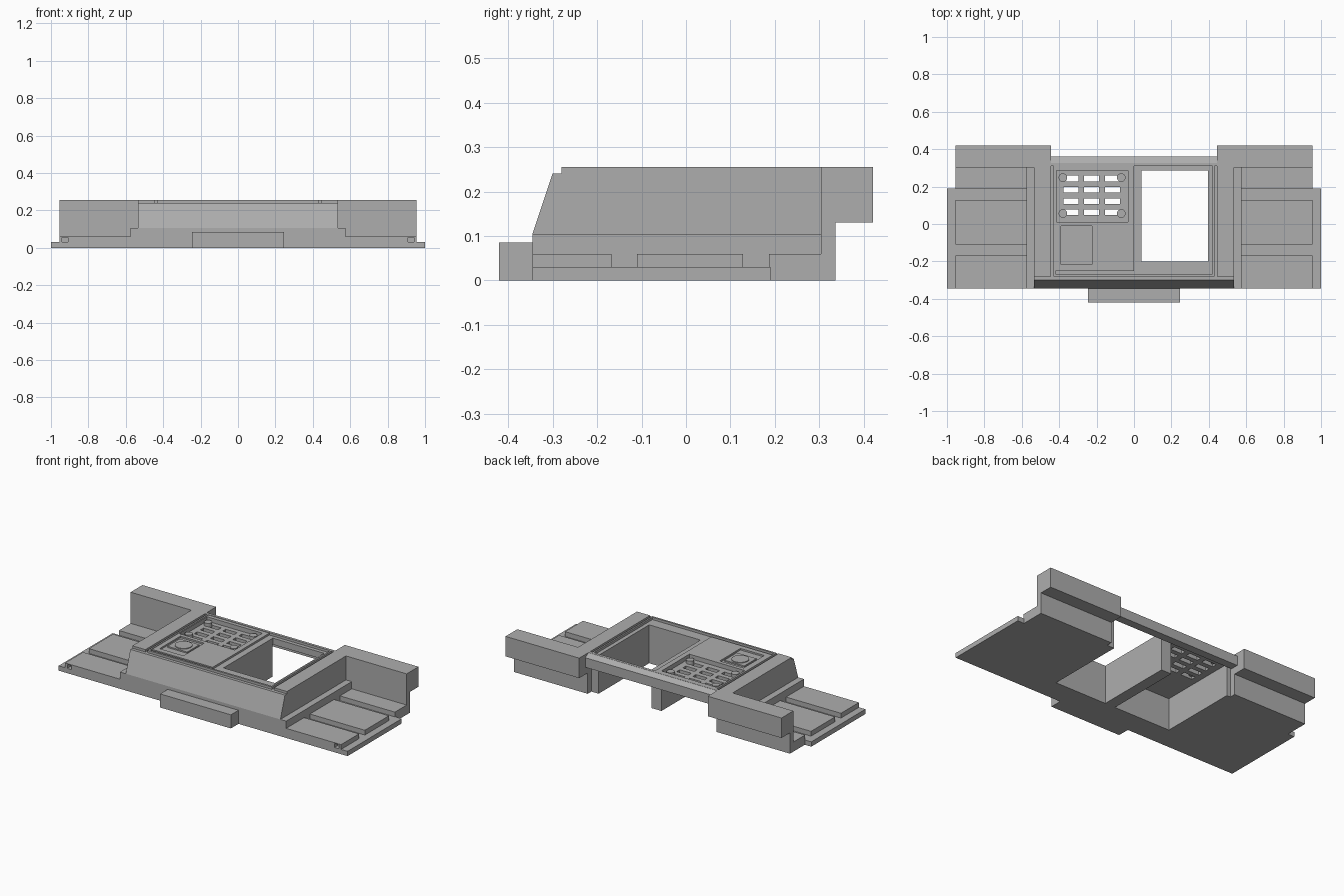
import bpy, bmesh, math

if "Cube" in bpy.data.objects:
    bpy.data.objects.remove(bpy.data.objects["Cube"])

gray = bpy.data.materials.new("plain_gray")
gray.use_nodes = True
gray.diffuse_color = (0.42, 0.42, 0.42, 1)
gray.node_tree.nodes["Principled BSDF"].inputs["Base Color"].default_value = (0.42, 0.42, 0.42, 1)


def finish(name, bm):
    bmesh.ops.recalc_face_normals(bm, faces=bm.faces[:])
    mesh = bpy.data.meshes.new(name)
    bm.to_mesh(mesh)
    bm.free()
    mesh.materials.append(gray)
    ob = bpy.data.objects.new(name, mesh)
    bpy.context.collection.objects.link(ob)
    return ob


def add_box(bm, x0, x1, y0, y1, z0, z1):
    verts = bmesh.ops.create_cube(bm, size=1)["verts"]
    for v in verts:
        v.co.x = x1 if v.co.x > 0 else x0
        v.co.y = y1 if v.co.y > 0 else y0
        v.co.z = z1 if v.co.z > 0 else z0


def box(name, *ext):
    bm = bmesh.new()
    add_box(bm, *ext)
    return finish(name, bm)


def profile(name, points, x0, x1):
    """Extrude a (y, z) outline along x."""
    bm = bmesh.new()
    face = bm.faces.new([bm.verts.new((x0, y, z)) for y, z in points])
    new = bmesh.ops.extrude_face_region(bm, geom=[face])["geom"]
    moved = [g for g in new if isinstance(g, bmesh.types.BMVert)]
    bmesh.ops.translate(bm, verts=moved, vec=(x1 - x0, 0, 0))
    return finish(name, bm)


def disc(name, x, y, z0, z1, r):
    bm = bmesh.new()
    bmesh.ops.create_cone(bm, cap_ends=True, segments=24, radius1=r, radius2=r, depth=z1 - z0)
    bmesh.ops.translate(bm, verts=bm.verts[:], vec=(x, y, (z0 + z1) / 2))
    return finish(name, bm)


def cut(target, *boxes):
    for i, ext in enumerate(boxes):
        cutter = box(target.name + "_cutter", *ext)
        cutter.hide_render = True
        cutter.hide_viewport = True
        cutter.display_type = 'WIRE'
        mod = target.modifiers.new("cut_%d" % i, 'BOOLEAN')
        mod.operation = 'DIFFERENCE'
        mod.solver = 'EXACT'
        mod.object = cutter
        bpy.context.view_layer.update()
        # bake the cut so that the helper can go
        graph = bpy.context.evaluated_depsgraph_get()
        result = bpy.data.meshes.new_from_object(target.evaluated_get(graph))
        target.modifiers.clear()
        target.data = result
        bpy.data.objects.remove(cutter)


def sided(s, a, b):
    return (a, b) if s > 0 else (-b, -a)


# Wings, mirrored left and right
for s, side in ((1, "left"), (-1, "right")):
    box(side + "_wing_plate", *sided(s, 0.5, 1), -0.345, 0.19, 0, 0.03)
    front = box(side + "_front_step", *sided(s, 0.53, 0.955), -0.345, -0.168, 0, 0.06)
    cut(front, (*sided(s, 0.91, 0.94), -0.4, -0.315, 0.022, 0.055))
    box(side + "_middle_step", *sided(s, 0.53, 0.955), -0.11, 0.128, 0.01, 0.06)
    box(side + "_rear_step", *sided(s, 0.445, 0.955), 0.187, 0.32, 0, 0.06)
    box(side + "_inner_ledge", *sided(s, 0.5, 0.575), -0.345, 0.31, 0, 0.105)
    # Overhanging rear block
    profile(side + "_rear_block",
            [(0.303, 0), (0.336, 0), (0.336, 0.13), (0.42, 0.13), (0.42, 0.255), (0.303, 0.255)],
            *sided(s, 0.445, 0.955))
    # Sloped side wall
    profile(side + "_side_wall",
            [(-0.345, 0), (-0.345, 0.105), (-0.3, 0.24), (-0.28, 0.24), (-0.28, 0.255),
             (0.32, 0.255), (0.32, 0)],
            *sided(s, 0.445, 0.535))

# Front wall under the deck, and bumper
profile("front_wall",
        [(-0.345, 0), (-0.345, 0.105), (-0.3, 0.24), (-0.2, 0.24), (-0.2, 0)], -0.45, 0.45)
box("bumper", -0.245, 0.245, -0.42, -0.34, 0, 0.085)

# Hollow underside: cheeks and divider
box("left_cheek", 0.395, 0.45, -0.21, 0.3, 0, 0.24)
box("right_cheek", -0.45, -0.42, -0.21, 0.3, 0, 0.24)
box("divider", -0.03, 0.04, -0.21, 0.285, 0, 0.24)

# Vent slots, three columns by four rows
slots = [(x - 0.04, x + 0.04, y - 0.015, y + 0.015, 0.1, 0.3)
         for x in (-0.338, -0.226, -0.114) for y in (0.243, 0.183, 0.122, 0.062)]

# Deck with window and vents
deck = box("deck", -0.45, 0.45, -0.205, 0.325, 0.2, 0.24)
cut(deck, (0.04, 0.395, -0.2, 0.287, 0.1, 0.3),
    (-0.415, -0.032, 0.012, 0.287, 0.225, 0.3), *slots)

# Raised rim around the deck, set off by narrow grooves
box("front_rim", -0.43, 0.43, -0.28, -0.268, 0.235, 0.255)
box("left_rim", 0.42, 0.43, -0.28, 0.325, 0.235, 0.255)
box("right_rim", -0.43, -0.42, -0.28, 0.325, 0.235, 0.255)
box("rear_rim", -0.445, 0.445, 0.315, 0.327, 0.2, 0.255)
profile("rear_bar", [(0.31, 0.175), (0.36, 0.175), (0.36, 0.235), (0.325, 0.255), (0.31, 0.255)],
        -0.447, 0.447)

# Control panel with recesses for the vents and the dial
panel = box("control_panel", -0.425, 0, -0.25, 0.316, 0.235, 0.252)
cut(panel, (-0.415, -0.032, 0.012, 0.287, 0.2, 0.3),
    (-0.39, -0.225, -0.217, -0.012, 0.242, 0.3))
box("dial_base", -0.375, -0.238, -0.162, -0.04, 0.235, 0.25)
disc("dial", -0.306, -0.1, 0.245, 0.254, 0.05)
for x in (-0.38, -0.068):
    for y in (0.248, 0.056):
        disc("vent_screw", x, y, 0.215, 0.245, 0.023)
